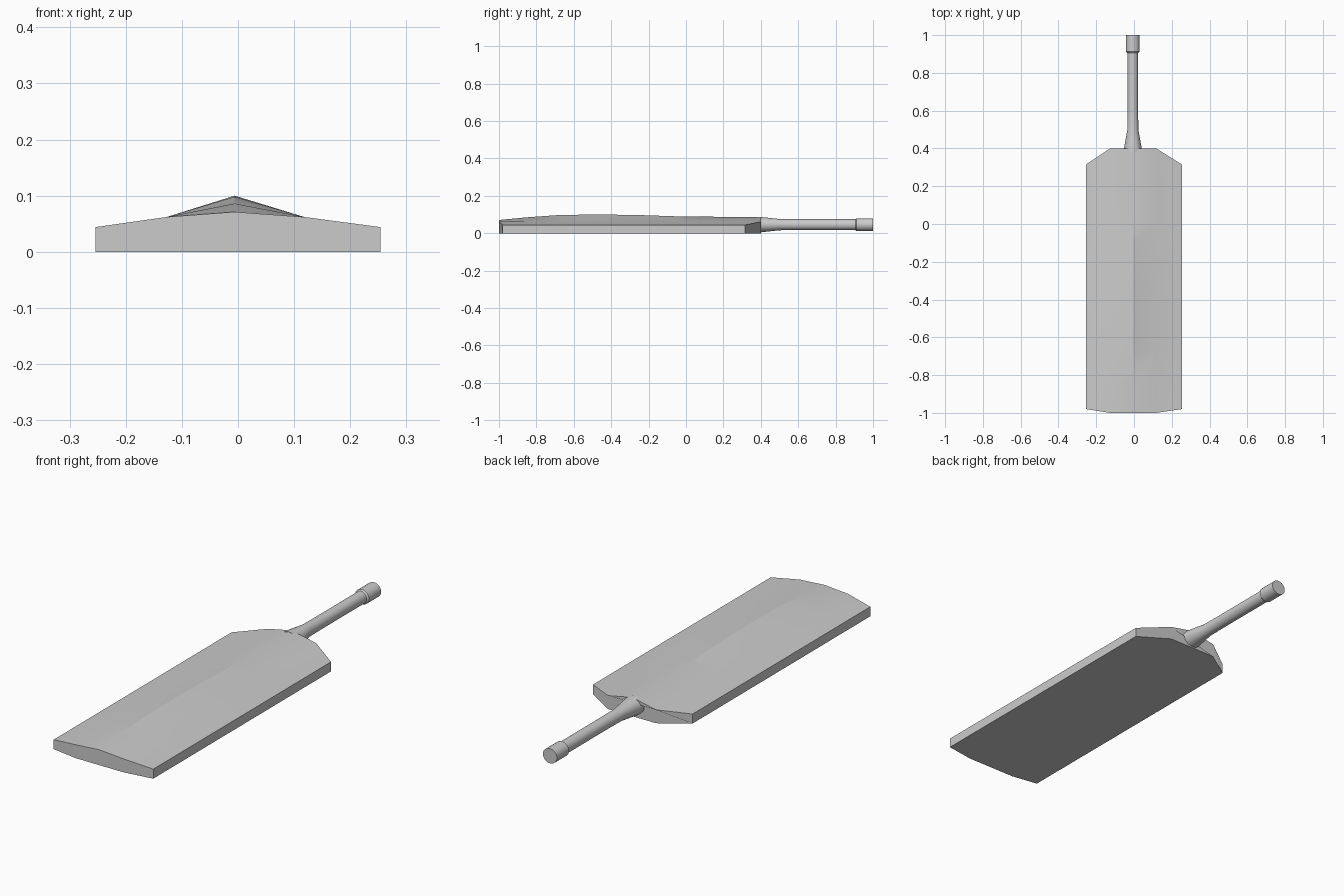
import bpy, bmesh, math

if "Cube" in bpy.data.objects:
    bpy.data.objects.remove(bpy.data.objects["Cube"])


def make_object(name, bm, angle):
    bmesh.ops.recalc_face_normals(bm, faces=bm.faces)
    mesh = bpy.data.meshes.new(name)
    bm.to_mesh(mesh)
    bm.free()
    ob = bpy.data.objects.new(name, mesh)
    bpy.context.collection.objects.link(ob)
    bpy.ops.object.select_all(action='DESELECT')
    ob.select_set(True)
    bpy.context.view_layer.objects.active = ob
    bpy.ops.object.shade_smooth_by_angle(angle=math.radians(angle))
    return ob


def loft(bm, rings):
    """Skin closed rings of points and cap both ends."""
    loops = [[bm.verts.new(p) for p in ring] for ring in rings]
    n = len(loops[0])
    for a, b in zip(loops, loops[1:]):
        for i in range(n):
            j = (i + 1) % n
            bm.faces.new((a[i], a[j], b[j], b[i]))
    bm.faces.new(loops[0])
    bm.faces.new(loops[-1])


# Blade: flat face below, spine swelling above, rounded toe and shoulders
RIDGE_X = -0.006
spine = [(-1.0, 0.071), (-0.84, 0.086), (-0.67, 0.098), (-0.47, 0.1),
         (-0.27, 0.098), (-0.1, 0.092), (0.0, 0.089), (0.2, 0.088), (0.4, 0.087)]
y0, y1 = spine[0][0], spine[-1][0]
# column: x, toe y, shoulder y, top height (None = spine)
columns = [(-0.254, -0.98, 0.315, 0.044), (-0.127, -1.0, 0.4, 0.062),
           (RIDGE_X, -1.0, 0.4, None),
           (0.118, -1.0, 0.4, 0.062), (0.254, -0.98, 0.315, 0.044)]
rings = []
for y, ridge in spine:
    t = (y - y0) / (y1 - y0)
    top = [(x, a + (b - a) * t, ridge if h is None else h) for x, a, b, h in columns]
    rings.append(top + [(x, yy, 0.0) for x, yy, _ in reversed(top)])
bm = bmesh.new()
loft(bm, rings)
make_object("blade", bm, 25)

# Handle: flared root, slim shaft, thicker butt
shaft = [(0.38, 0.047, 0.042), (0.4, 0.047, 0.041), (0.5, 0.029, 0.03), (0.6, 0.028, 0.029),
         (0.7, 0.028, 0.029), (0.8, 0.028, 0.029), (0.905, 0.028, 0.029),
         (0.912, 0.036, 0.034), (1.0, 0.036, 0.034)]
SIDES = 24
rings = [[(RIDGE_X + rx * math.cos(2 * math.pi * i / SIDES), y,
           0.046 + rz * math.sin(2 * math.pi * i / SIDES)) for i in range(SIDES)]
         for y, rx, rz in shaft]
bm = bmesh.new()
loft(bm, rings)
make_object("handle", bm, 35)
